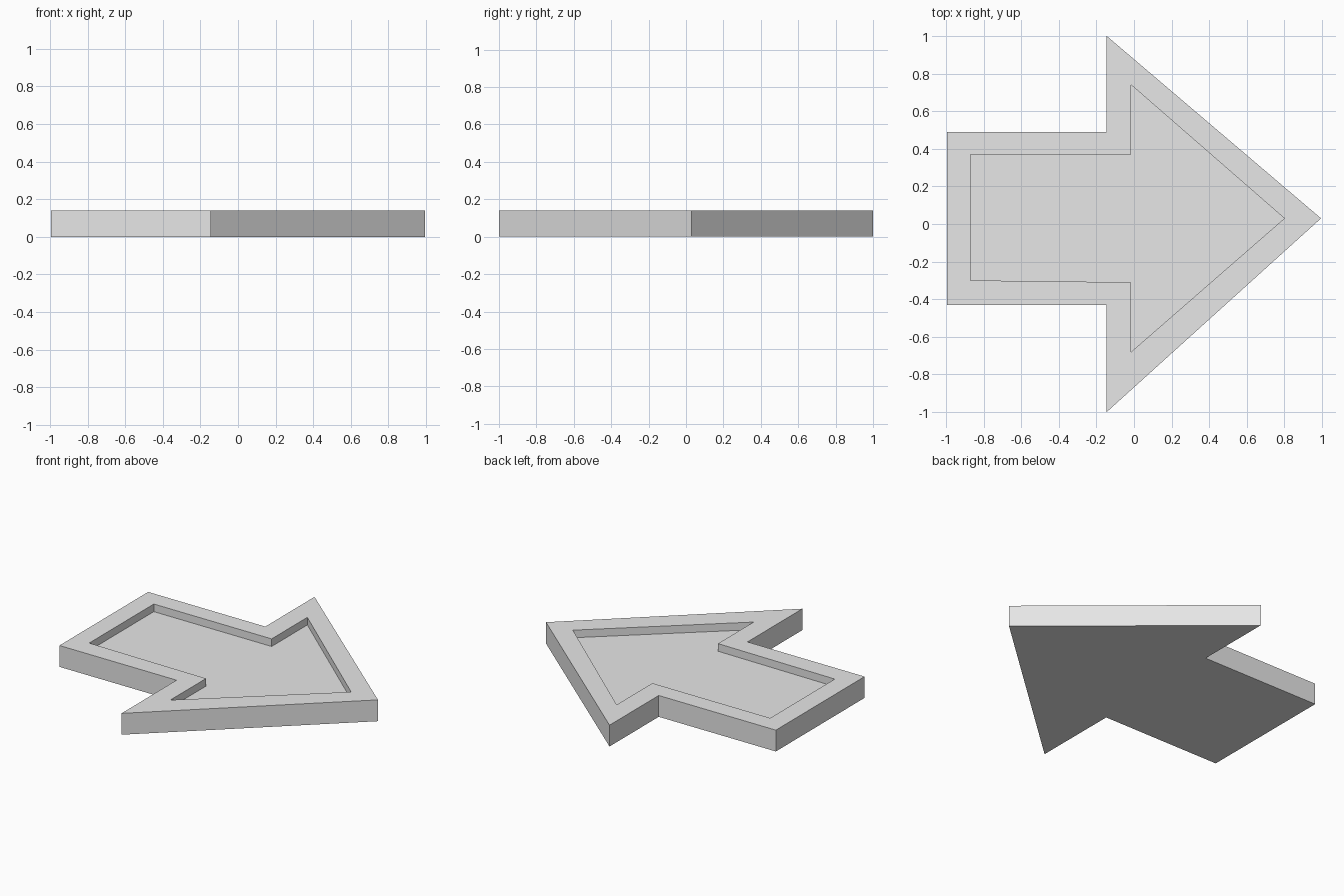
import bpy
import bmesh

if "Cube" in bpy.data.objects:
    bpy.data.objects.remove(bpy.data.objects["Cube"], do_unlink=True)

HEIGHT = 0.14
FLOOR = 0.09

# Outlines, counter-clockwise from the upper shaft corner
outer = [(-0.995, 0.49), (-0.995, -0.43), (-0.145, -0.43), (-0.145, -1.0),
         (0.995, 0.03), (-0.145, 1.0), (-0.145, 0.49)]
inner = [(-0.87, 0.37), (-0.87, -0.30), (-0.015, -0.31), (-0.015, -0.68),
         (0.80, 0.03), (-0.015, 0.74), (-0.015, 0.37)]

# Grey material
grey = bpy.data.materials.new("light_grey")
grey.use_nodes = True
grey.diffuse_color = (0.8, 0.8, 0.8, 1)
grey.node_tree.nodes["Principled BSDF"].inputs["Base Color"].default_value = (0.8, 0.8, 0.8, 1)

# Arrow plate: outer side, rim, recess wall, closed by base and recess floor
bm = bmesh.new()
rings = [[bm.verts.new((x, y, z)) for x, y in outline]
         for outline, z in ((outer, 0), (outer, HEIGHT), (inner, HEIGHT), (inner, FLOOR))]
for low, high in zip(rings, rings[1:]):
    for i in range(len(low)):
        j = (i + 1) % len(low)
        bm.faces.new((low[i], low[j], high[j], high[i]))
bm.faces.new(reversed(rings[0]))
bm.faces.new(rings[-1])

mesh = bpy.data.meshes.new("arrow_plate")
bm.to_mesh(mesh)
bm.free()
mesh.materials.append(grey)
arrow = bpy.data.objects.new("arrow_plate", mesh)
bpy.context.collection.objects.link(arrow)
